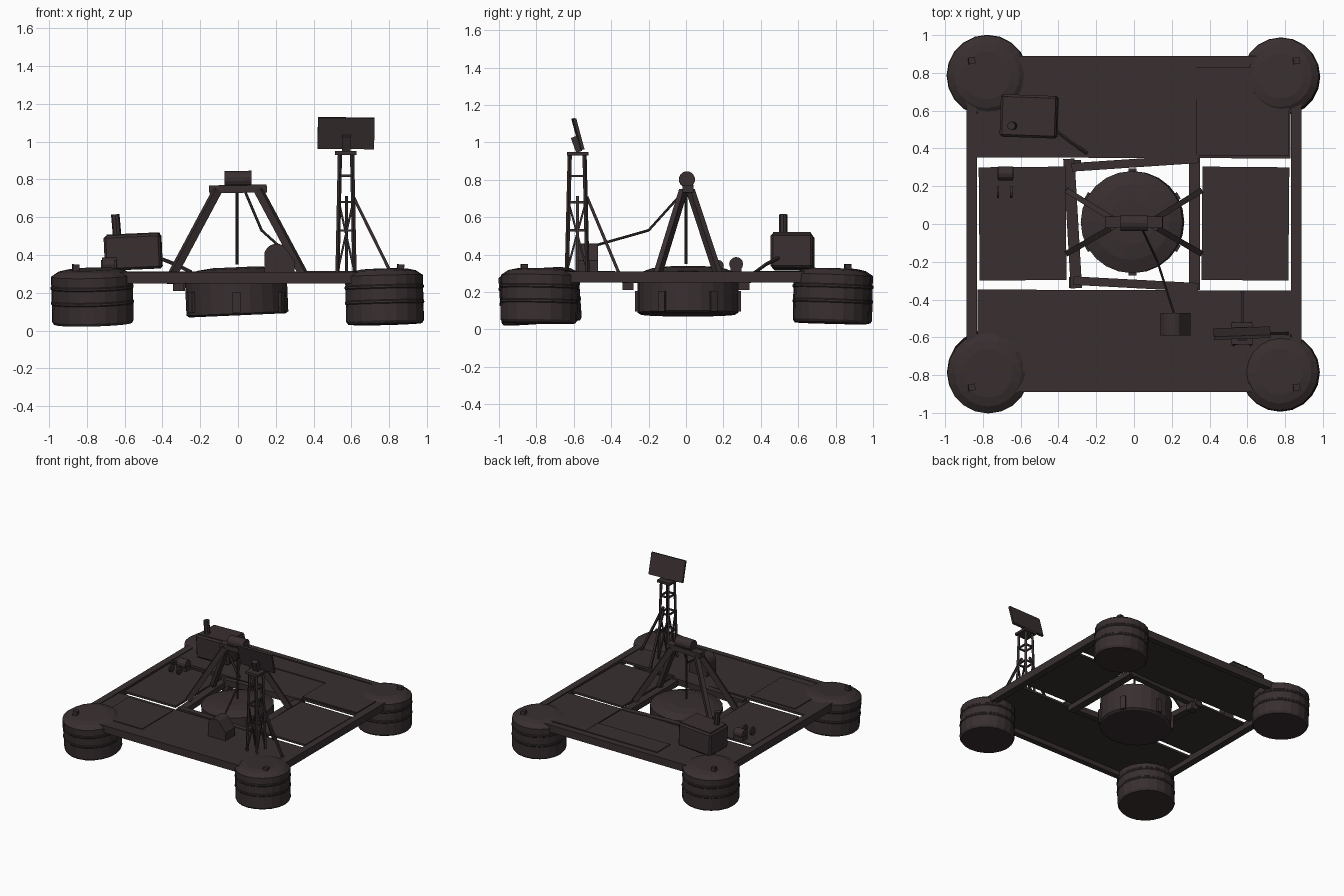
import bpy, bmesh, math
from mathutils import Vector, Matrix

cube = bpy.data.objects.get("Cube")
if cube:
    bpy.data.objects.remove(cube, do_unlink=True)

mat = bpy.data.materials.new("dark_brown_metal")
mat.use_nodes = True
colour = (0.040, 0.028, 0.029, 1)
mat.diffuse_color = colour
bsdf = mat.node_tree.nodes["Principled BSDF"]
bsdf.inputs["Base Color"].default_value = colour
bsdf.inputs["Roughness"].default_value = 0.8


def finish(name, bm, matrix=Matrix()):
    bmesh.ops.recalc_face_normals(bm, faces=bm.faces)
    mesh = bpy.data.meshes.new(name)
    bm.to_mesh(mesh)
    bm.free()
    mesh.materials.append(mat)
    ob = bpy.data.objects.new(name, mesh)
    ob.matrix_world = matrix
    bpy.context.collection.objects.link(ob)
    return ob


def place(centre, rot=(0, 0, 0)):
    turn = Matrix()
    for axis, angle in zip("XYZ", rot):
        turn = Matrix.Rotation(math.radians(angle), 4, axis) @ turn
    return Matrix.Translation(centre) @ turn


def box(name, centre, size, rot=(0, 0, 0), bevel=0):
    bm = bmesh.new()
    bmesh.ops.create_cube(bm, size=1, matrix=Matrix.Diagonal((*size, 1)))
    if bevel:
        bmesh.ops.bevel(bm, geom=bm.edges[:], offset=bevel, segments=1, affect='EDGES')
    return finish(name, bm, place(centre, rot))


def bounds(name, x0, x1, y0, y1, z0, z1):
    return box(name, ((x0 + x1) / 2, (y0 + y1) / 2, (z0 + z1) / 2),
               (x1 - x0, y1 - y0, z1 - z0))


def lathe(name, profile, centre, rot=(0, 0, 0), sides=20):
    """Spin a (radius, height) profile, capping both ends."""
    bm = bmesh.new()
    rings = [[bm.verts.new((r * math.cos(a), r * math.sin(a), z))
              for a in (math.tau * i / sides for i in range(sides))] for r, z in profile]
    for low, high in zip(rings, rings[1:]):
        for i in range(sides):
            j = (i + 1) % sides
            bm.faces.new((low[i], low[j], high[j], high[i]))
    bm.faces.new(rings[0])
    bm.faces.new(rings[-1])
    return finish(name, bm, place(centre, rot))


def strut(name, a, b, width, depth=None, round_sides=0):
    """Square beam or round rod between two points."""
    a, b = Vector(a), Vector(b)
    d = b - a
    matrix = Matrix.Translation((a + b) / 2) @ d.to_track_quat('Z', 'Y').to_matrix().to_4x4()
    bm = bmesh.new()
    if round_sides:
        bmesh.ops.create_cone(bm, cap_ends=True, segments=round_sides, radius1=width / 2,
                              radius2=width / 2, depth=d.length)
    else:
        bmesh.ops.create_cube(bm, size=1,
                              matrix=Matrix.Diagonal((width, depth or width, d.length, 1)))
    return finish(name, bm, matrix)


# Corner floats with hoops, sloped lids and a bolt
floats = [("front_right", -0.77, -0.78, 0.215, 4), ("front_left", 0.775, -0.785, 0.205, -1),
          ("back_right", -0.775, 0.785, 0.212, -1), ("back_left", 0.78, 0.78, 0.202, -2)]
for name, x, y, r, tilt in floats:
    lathe(name + "_float",
          [(r - 0.01, -0.13), (r, -0.115), (r, -0.025), (r + 0.004, -0.02), (r + 0.004, -0.01),
           (r, -0.005), (r, 0.055), (r + 0.004, 0.06), (r + 0.004, 0.07), (r, 0.075),
           (r, 0.125), (r * 0.82, 0.15), (r * 0.6, 0.16)], (x, y, 0.165), (tilt, -1.5, 0))
    sx, sy = math.copysign(1, x), math.copysign(1, y)
    box(name + "_bolt", (sx * 0.86, sy * 0.865, 0.325), (0.035, 0.035, 0.05), (0, 4, 8))

# Outer frame and deck plates
for s, side in ((-1, "right"), (1, "left")):
    box(side + "_edge_beam", (s * 0.86, 0, 0.28), (0.055, 1.5, 0.06))
    box(side + "_deck_plate", (s * 0.59, 0.002, 0.296), (0.46, 0.6, 0.016), (0, 0, s * -0.5))
for s, side in ((-1, "front"), (1, "back")):
    box(side + "_edge_beam", (0, s * 0.868, 0.28), (1.6, 0.045, 0.06))
    box(side + "_deck_plate", (0, s * 0.615, 0.297), (1.66, 0.53, 0.018), (0, 0, -0.2))
bounds("front_patch_plate", -0.72, -0.32, -0.78, -0.38, 0.306, 0.312)
bounds("back_patch_plate", -0.32, 0.33, 0.66, 0.83, 0.306, 0.312)
bounds("back_corner_plate", 0.33, 0.82, 0.36, 0.83, 0.306, 0.314)

# Skewed inner frame around the well
strut("well_beam_right", (-0.345, 0.345, 0.27), (-0.305, -0.34, 0.27), 0.06, 0.045)
strut("well_beam_left", (0.32, 0.365, 0.275), (0.32, -0.35, 0.275), 0.06, 0.045)
strut("well_beam_back", (-0.33, 0.3, 0.285), (0.34, 0.345, 0.285), 0.045, 0.05)
strut("well_beam_front", (-0.32, -0.3, 0.285), (0.34, -0.335, 0.285), 0.045, 0.05)
box("well_corner_block", (-0.315, -0.31, 0.24), (0.06, 0.06, 0.06))
box("well_back_block", (-0.31, 0.31, 0.24), (0.06, 0.06, 0.06))

# Central drum with side lugs
lathe("central_drum", [(0.255, -0.12), (0.27, -0.11), (0.27, 0.1), (0.2, 0.125), (0.12, 0.135)],
      (-0.008, 0.01, 0.2), (0, -2.5, 0), 24)
for i in range(6):
    a = math.radians(30 + 60 * i)
    box("drum_lug", (0.268 * math.cos(a) - 0.008, 0.268 * math.sin(a) + 0.01, 0.15),
        (0.03, 0.04, 0.11), (0, 0, math.degrees(a)))

# Four-legged gantry with a winch on top
box("gantry_head", (0, 0.01, 0.75), (0.305, 0.06, 0.042), (0, -1, 0))
for sx in (-1, 1):
    for sy in (-1, 1):
        strut("gantry_leg", (sx * 0.11, sy * 0.02 + 0.005, 0.74),
              (sx * 0.345, sy * 0.16 + 0.01, 0.3), 0.03, 0.042)
lathe("winch_drum", [(0.043, -0.072), (0.043, 0.072)], (0, 0.005, 0.802), (0, 89, 0), 14)
strut("hanging_rod", (-0.005, 0, 0.35), (-0.005, 0, 0.74), 0.016, round_sides=8)
cable = [(0.04, -0.02, 0.73), (0.125, -0.2, 0.53), (0.22, -0.5, 0.445)]
for a, b in zip(cable, cable[1:]):
    strut("winch_cable", a, b, 0.014, round_sides=6)

# Cable housing with a rounded top, extruded along its depth
outline = [(0.14, 0.3), (0.14, 0.41)]
for i in range(1, 7):
    a = math.pi - i * math.pi / 9
    outline.append((0.205 + 0.065 * math.cos(a), 0.4 + 0.06 * math.sin(a)))
outline += [(0.3, 0.37), (0.3, 0.3)]
bm = bmesh.new()
face = bm.faces.new([bm.verts.new((x, -0.59, z)) for x, z in outline])
new = bmesh.ops.extrude_face_region(bm, geom=[face])["geom"]
bmesh.ops.translate(bm, vec=(0, 0.12, 0), verts=[v for v in new if isinstance(v, bmesh.types.BMVert)])
finish("cable_housing", bm)

# Lattice mast
mx, my = 0.572, -0.582


def mast_point(sx, sy, z):
    k = 1 - 0.28 * (z - 0.3) / 0.63
    return (mx + sx * 0.045 * k, my + sy * 0.055 * k, z)


corners = [(-1, -1), (1, -1), (1, 1), (-1, 1)]
levels = [0.31, 0.53, 0.68, 0.82]
for i, c in enumerate(corners):
    n = corners[(i + 1) % 4]
    strut("mast_leg", mast_point(*c, 0.3), mast_point(*c, 0.935), 0.016)
    for z in levels[1:]:
        strut("mast_rung", mast_point(*c, z), mast_point(*n, z), 0.012)
    strut("mast_brace", mast_point(*c, levels[0]), mast_point(*n, levels[2]), 0.01)
strut("mast_stay_side", (0.61, -0.58, 0.71), (0.81, -0.58, 0.305), 0.016)
strut("mast_stay_back", (0.575, -0.53, 0.71), (0.575, -0.36, 0.305), 0.016)
box("mast_cap", (0.57, -0.58, 0.94), (0.115, 0.115, 0.02))
box("panel_mount", (0.572, -0.585, 0.99), (0.045, 0.035, 0.085), (20, 0, 0))
box("tilted_panel", (0.572, -0.578, 1.045), (0.3, 0.017, 0.17), (15, 0.5, 2))

# Machinery cabinet with lid, exhaust and hose
box("cabinet", (-0.555, 0.57, 0.415), (0.3, 0.225, 0.185), (0, -2.5, -2), 0.012)
box("cabinet_lid", (-0.555, 0.57, 0.507), (0.275, 0.2, 0.014), (0, -2.5, -2))
strut("exhaust_pipe", (-0.64, 0.52, 0.5), (-0.65, 0.52, 0.615), 0.045, round_sides=8)
hose = [(-0.42, 0.5, 0.385), (-0.33, 0.43, 0.35), (-0.25, 0.375, 0.31)]
for a, b in zip(hose, hose[1:]):
    strut("cabinet_hose", a, b, 0.02, round_sides=6)

# Small spool and two discs beside the cabinet
box("spool_base", (-0.68, 0.268, 0.318), (0.085, 0.06, 0.035))
strut("spool", (-0.72, 0.268, 0.35), (-0.64, 0.268, 0.35), 0.075, round_sides=12)
for x in (-0.72, -0.65):
    strut("spool_disc", (x - 0.006, 0.17, 0.34), (x + 0.006, 0.17, 0.34), 0.065, round_sides=12)
